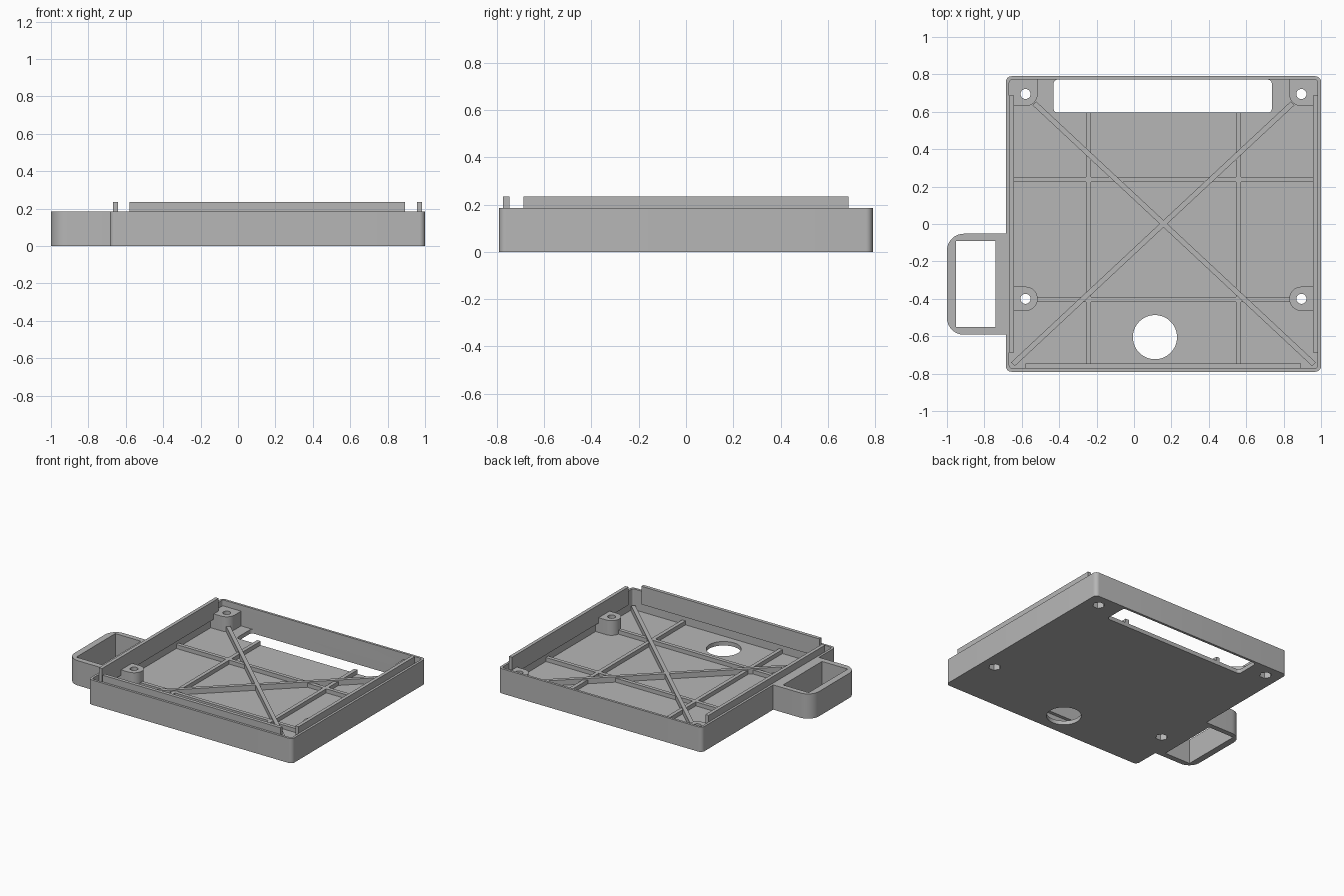
import bpy, bmesh, math
from mathutils import Vector

if "Cube" in bpy.data.objects:
    bpy.data.objects.remove(bpy.data.objects["Cube"])

grey = bpy.data.materials.new("plain grey")
grey.use_nodes = True
grey.diffuse_color = (0.47, 0.47, 0.47, 1)
grey.node_tree.nodes["Principled BSDF"].inputs["Base Color"].default_value = (0.47, 0.47, 0.47, 1)

MID, HALF_X, HALF_Y = 0.1575, 0.8425, 0.79   # tray centre in x, half sizes
WALL, FLOOR, RIM, LIP = 0.018, 0.03, 0.185, 0.235
HOLE_X = 0.7375                              # screw holes, from the tray centre


def arc(cx, cy, r, start, end, steps=8):
    return [(cx + r * math.cos(math.radians(start + (end - start) * i / steps)),
             cy + r * math.sin(math.radians(start + (end - start) * i / steps)))
            for i in range(steps + 1)]


def rounded(x0, x1, y0, y1, left=0, right=0):
    """Rectangle outline with separate corner radii on the left and right."""
    pts = []
    for x, y, sx, sy, r, a in ((x1, y1, -1, -1, right, 0), (x0, y1, 1, -1, left, 90),
                               (x0, y0, 1, 1, left, 180), (x1, y0, -1, 1, right, 270)):
        pts += arc(x + sx * r, y + sy * r, r, a, a + 90) if r else [(x, y)]
    return pts


def circle(cx, cy, r, sides=48):
    return arc(cx, cy, r, 0, 360, sides)[:-1]


def prism(name, outline, z0, z1):
    bm = bmesh.new()
    face = bm.faces.new([bm.verts.new((x, y, z0)) for x, y in outline])
    top = bmesh.ops.extrude_face_region(bm, geom=[face])
    bmesh.ops.translate(bm, vec=(0, 0, z1 - z0),
                        verts=[v for v in top["geom"] if isinstance(v, bmesh.types.BMVert)])
    bmesh.ops.recalc_face_normals(bm, faces=bm.faces)
    mesh = bpy.data.meshes.new(name)
    bm.to_mesh(mesh)
    bm.free()
    mesh.materials.append(grey)
    ob = bpy.data.objects.new(name, mesh)
    bpy.context.collection.objects.link(ob)
    return ob


def activate(ob):
    bpy.ops.object.select_all(action="DESELECT")
    ob.select_set(True)
    bpy.context.view_layer.objects.active = ob


def cut(ob, outline, z0, z1):
    cutter = prism("cutter", outline, z0, z1)
    cutter.hide_render = True
    mod = ob.modifiers.new("cut", "BOOLEAN")
    mod.operation, mod.solver, mod.object = "DIFFERENCE", "EXACT", cutter
    activate(ob)
    bpy.ops.object.modifier_apply(modifier=mod.name)
    bpy.data.objects.remove(cutter)


def rib(name, a, b, top, width=0.028):
    a, b = Vector(a), Vector(b)
    d = (b - a).normalized() * width / 2
    n = Vector((-d.y, d.x))
    return prism(name, [a + n, a - n, b - n, b + n], FLOOR - 0.01, top)


def screw_hole(ob, x, y):
    cut(ob, circle(x, y, 0.027, 32), -0.1, 0.3)
    cut(ob, circle(x, y, 0.042, 6), -0.1, 0.06)   # nut recess underneath


# Open tray with a cable slot and a round hole
tray = prism("tray", rounded(MID - HALF_X, MID + HALF_X, -HALF_Y, HALF_Y, 0.03, 0.03), 0, RIM)
ix, iy = HALF_X - WALL, HALF_Y - WALL
cut(tray, rounded(MID - ix, MID + ix, -iy, iy, 0.015, 0.015), FLOOR, 0.4)
cut(tray, rounded(-0.43, 0.737, 0.595, iy, 0.022, 0.022), -0.1, 0.1)
cut(tray, circle(0.112, -0.605, 0.118, 64), -0.1, 0.1)
parts = [tray]

# Screw bosses joined to the side walls
for side, word in ((-1, "right"), (1, "left")):
    x = HOLE_X
    wall = ix + 0.005
    rear = [(wall, iy + 0.005), (x - 0.065, iy + 0.005)] + arc(x, 0.695, 0.065, 180, 270) + [(wall, 0.63)]
    front = [(wall, -0.335)] + arc(x, -0.4, 0.065, 90, 270, 16) + [(wall, -0.465)]
    for place, outline, y in (("rear", rear, 0.695), ("front", front, -0.4)):
        boss = prism(f"{place}_{word}_boss", [(MID + side * px, py) for px, py in outline], 0.005, 0.14)
        hx = MID + side * x
        screw_hole(boss, hx, y)
        screw_hole(tray, hx, y)
        parts.append(boss)

    # Lengthwise and diagonal floor ribs
    parts.append(rib(f"{word}_long_rib", (MID + side * 0.401, -iy), (MID + side * 0.401, 0.595), 0.06))
    parts.append(rib(f"{word}_diagonal_rib", (MID + side * 0.805, -0.75), (MID - side * 0.69, 0.645), 0.07))

    # Raised locating lip along the side wall
    edges = sorted((MID + side * (ix + 0.001), MID + side * (ix - 0.025)))
    parts.append(prism(f"{word}_lip", rounded(*edges, -0.688, 0.688), 0.1, LIP))

# Crosswise floor ribs
parts.append(rib("rear_cross_rib", (MID - ix, 0.238), (MID + ix, 0.238), 0.06))
parts.append(rib("front_cross_rib", (MID - 0.69, -0.403), (MID + 0.69, -0.403), 0.06))

# Front locating lip
parts.append(prism("front_lip", rounded(-0.58, 0.893, -iy - 0.001, -0.747), 0.1, LIP))

# Side handle loop
handle = prism("handle", rounded(-1, -0.68, -0.592, -0.052, left=0.09), 0, RIM)
cut(handle, rounded(-0.952, -0.74, -0.55, -0.09), -0.1, 0.3)
parts.append(handle)

for ob in parts:
    activate(ob)
    bpy.ops.object.shade_smooth_by_angle(angle=math.radians(30))
